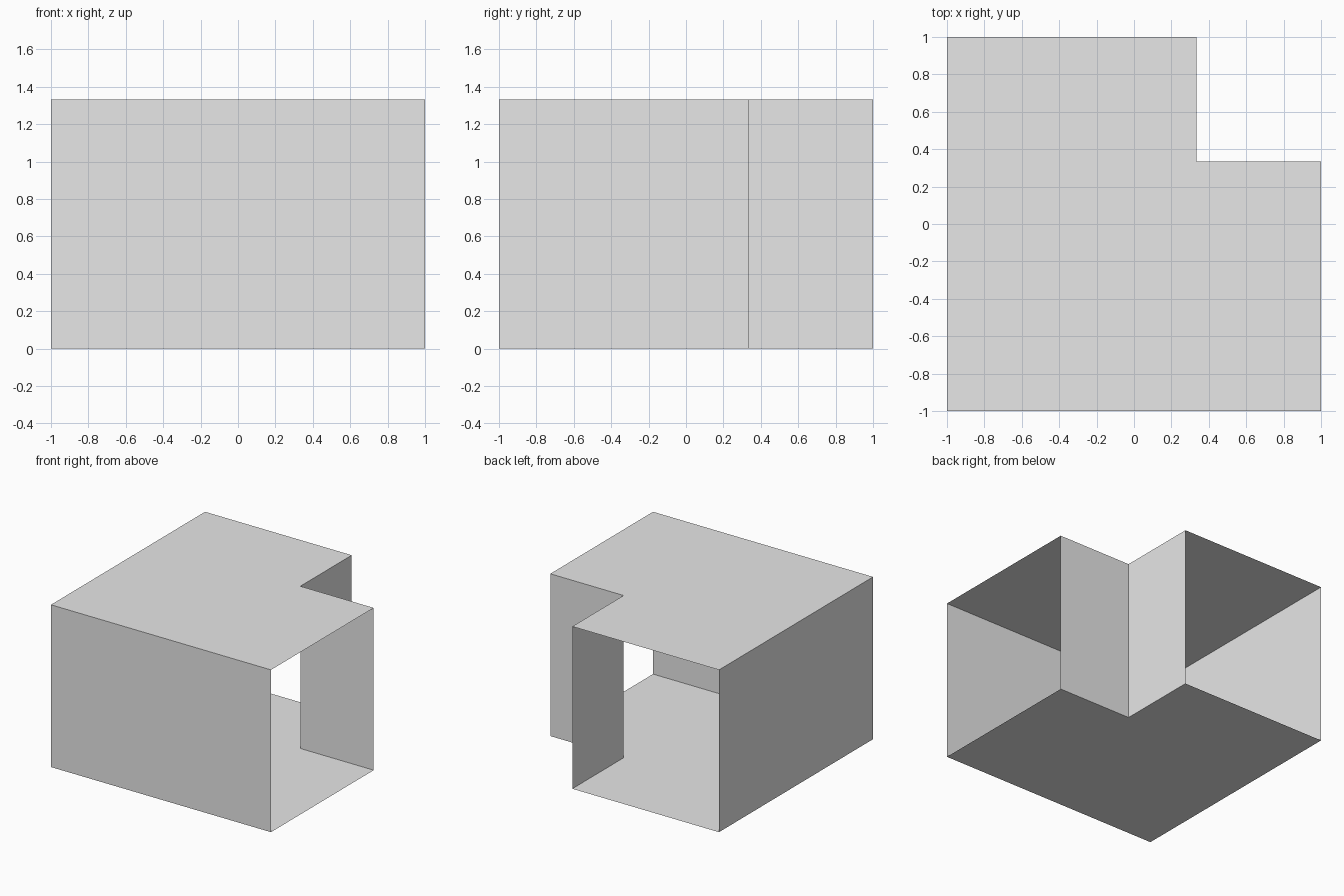
import bpy

if "Cube" in bpy.data.objects:
    bpy.data.objects.remove(bpy.data.objects["Cube"])

HEIGHT = 4 / 3
N = 1 / 3  # inner corner of the notch

grey = bpy.data.materials.new("plain grey")
grey.use_nodes = True
COLOUR = (0.8, 0.8, 0.8, 1)
grey.diffuse_color = COLOUR
grey.node_tree.nodes["Principled BSDF"].inputs["Base Color"].default_value = COLOUR


def make_part(name, verts, faces):
    mesh = bpy.data.meshes.new(name)
    mesh.from_pydata(verts, [], faces)
    mesh.materials.append(grey)
    part = bpy.data.objects.new(name, mesh)
    bpy.context.collection.objects.link(part)
    return part


def slab(name, outline, z, facing_up):
    """Thin L-shaped sheet; the outline runs counterclockwise."""
    order = list(range(len(outline)))
    make_part(name, [(x, y, z) for x, y in outline],
              [order if facing_up else order[::-1]])


def walls(name, path):
    """Upright sheets along a path, facing to the right of travel."""
    n = len(path)
    verts = [(x, y, z) for z in (0, HEIGHT) for x, y in path]
    make_part(name, verts, [(i, i + 1, n + i + 1, n + i) for i in range(n - 1)])


# Floor and roof share the L-shaped plan
outline = [(-1, -1), (1, -1), (1, N), (N, N), (N, 1), (-1, 1)]
slab("floor", outline, 0, False)
slab("roof", outline, HEIGHT, True)

# Closed outer sides; both ends of the L stay open
walls("outer_walls", [(-1, 1), (-1, -1), (1, -1)])

# Inner corner of the L
walls("notch_walls", [(1, N), (N, N), (N, 1)])
